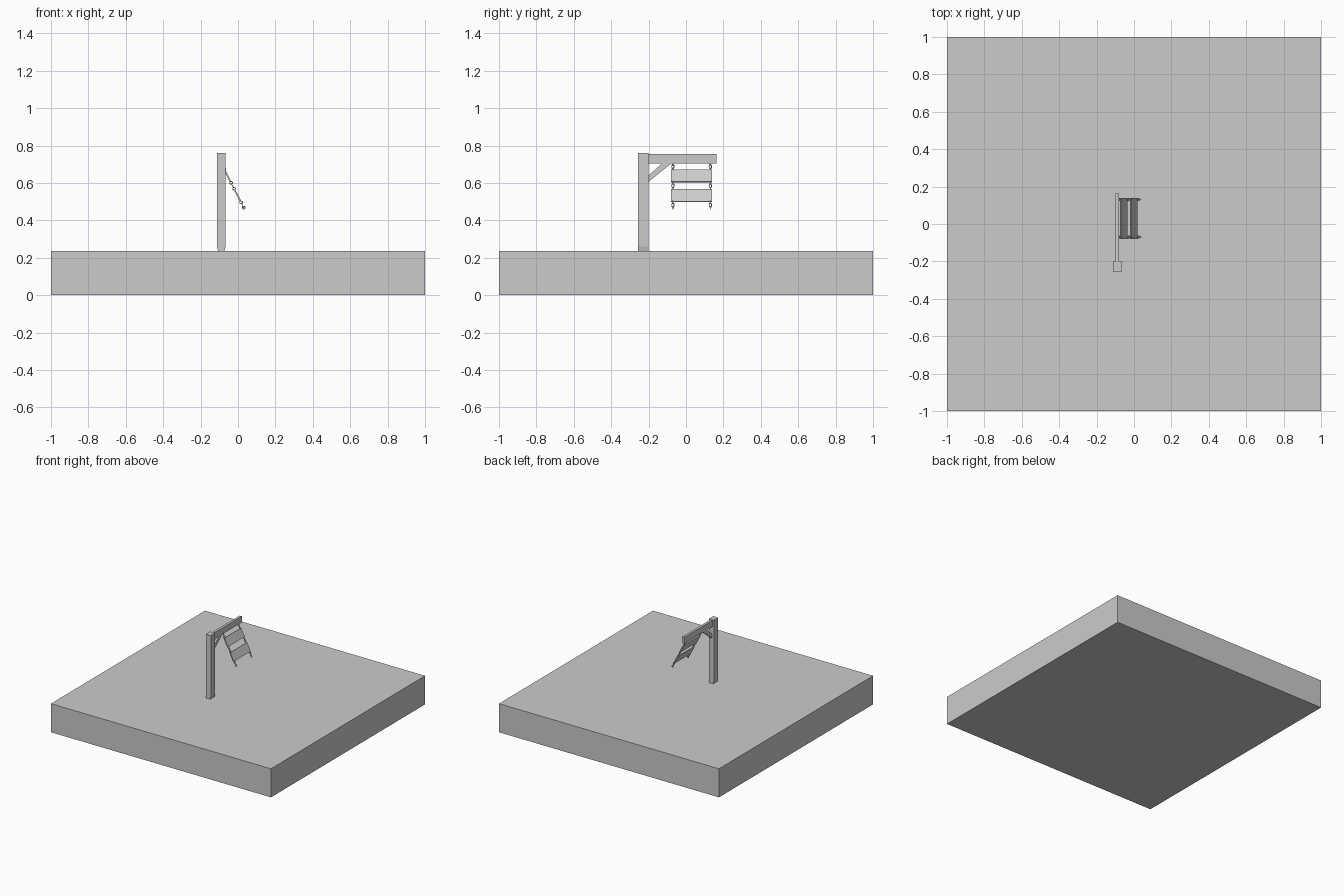
import bpy, math
from mathutils import Matrix, Vector

if "Cube" in bpy.data.objects:
    bpy.data.objects.remove(bpy.data.objects["Cube"])

grey = bpy.data.materials.new("plain grey")
grey.diffuse_color = (0.6, 0.6, 0.6, 1)
grey.use_nodes = True
grey.node_tree.nodes["Principled BSDF"].inputs["Base Color"].default_value = grey.diffuse_color

def mesh_object(name, verts, faces):
    me = bpy.data.meshes.new(name)
    me.from_pydata(verts, [], faces)
    me.materials.append(grey)
    ob = bpy.data.objects.new(name, me)
    bpy.context.collection.objects.link(ob)
    return ob

def prism(name, profile, axis, lo, hi):
    """Extrude a 2D profile along x (profile is y,z) or y (profile is x,z)."""
    n = len(profile)
    put = (lambda a, b, t: (t, a, b)) if axis == "x" else (lambda a, b, t: (a, t, b))
    verts = [put(a, b, t) for t in (lo, hi) for a, b in profile]
    faces = [tuple(range(n))[::-1], tuple(range(n, 2 * n))]
    faces += [(i, (i + 1) % n, n + (i + 1) % n, n + i) for i in range(n)]
    if axis == "y":
        faces = [f[::-1] for f in faces]
    return mesh_object(name, verts, faces)

def box(name, x0, x1, y0, y1, z0, z1):
    return prism(name, [(y0, z0), (y1, z0), (y1, z1), (y0, z1)], "x", x0, x1)

# Ground slab
box("base_slab", -1, 1, -1, 1, 0, 0.235)

# Post, slightly narrowed at the foot
prism("post", [(-0.107, 0.235), (-0.073, 0.235), (-0.067, 0.26), (-0.067, 0.76),
               (-0.113, 0.76), (-0.113, 0.26)], "y", -0.257, -0.2)

# Cross beam and diagonal brace
box("beam", -0.1, -0.08, -0.2, 0.163, 0.703, 0.755)
prism("brace", [(-0.2, 0.607), (-0.08, 0.703), (-0.13, 0.703), (-0.2, 0.64)],
      "x", -0.097, -0.083)

# Everything hanging swings about the beam's underside
swing = Matrix.Translation((-0.09, 0, 0.705)) @ Matrix.Rotation(math.radians(-27), 4, "Y")

def ring(name, y, s, radius, flat, stretch=1.0):
    """Ring at distance s below the hinge; flat rings lie in the plane of the sign."""
    bpy.ops.mesh.primitive_torus_add(major_radius=radius, minor_radius=0.0022,
                                     major_segments=12, minor_segments=6)
    ob = bpy.context.object
    ob.name = name
    ob.data.materials.append(grey)
    turn = Matrix.Rotation(math.pi / 2, 4, "Y" if flat else "X")
    ob.data.transform(swing @ Matrix.Translation((0, y, -s))
                      @ Matrix.Diagonal((1, 1, stretch, 1)) @ turn)
    bpy.ops.object.shade_smooth_by_angle()

# Two hanging planks
for i, (s0, s1) in enumerate([(0.039, 0.112), (0.157, 0.23)]):
    plank = box(f"plank_{i + 1}", -0.004, 0.004, -0.08, 0.14, -s1, -s0)
    plank.data.transform(swing)

# Chains: eyelets at the plank edges joined by long links
for side, y in (("front", -0.07), ("back", 0.13)):
    for i, s in enumerate([0.005, 0.035, 0.117, 0.152, 0.235, 0.266]):
        ring(f"{side}_eyelet_{i + 1}", y, s, 0.0075, False)
    for i, s in enumerate([0.02, 0.1345, 0.251]):
        ring(f"{side}_link_{i + 1}", y, s, 0.0065, True, 1.9)
